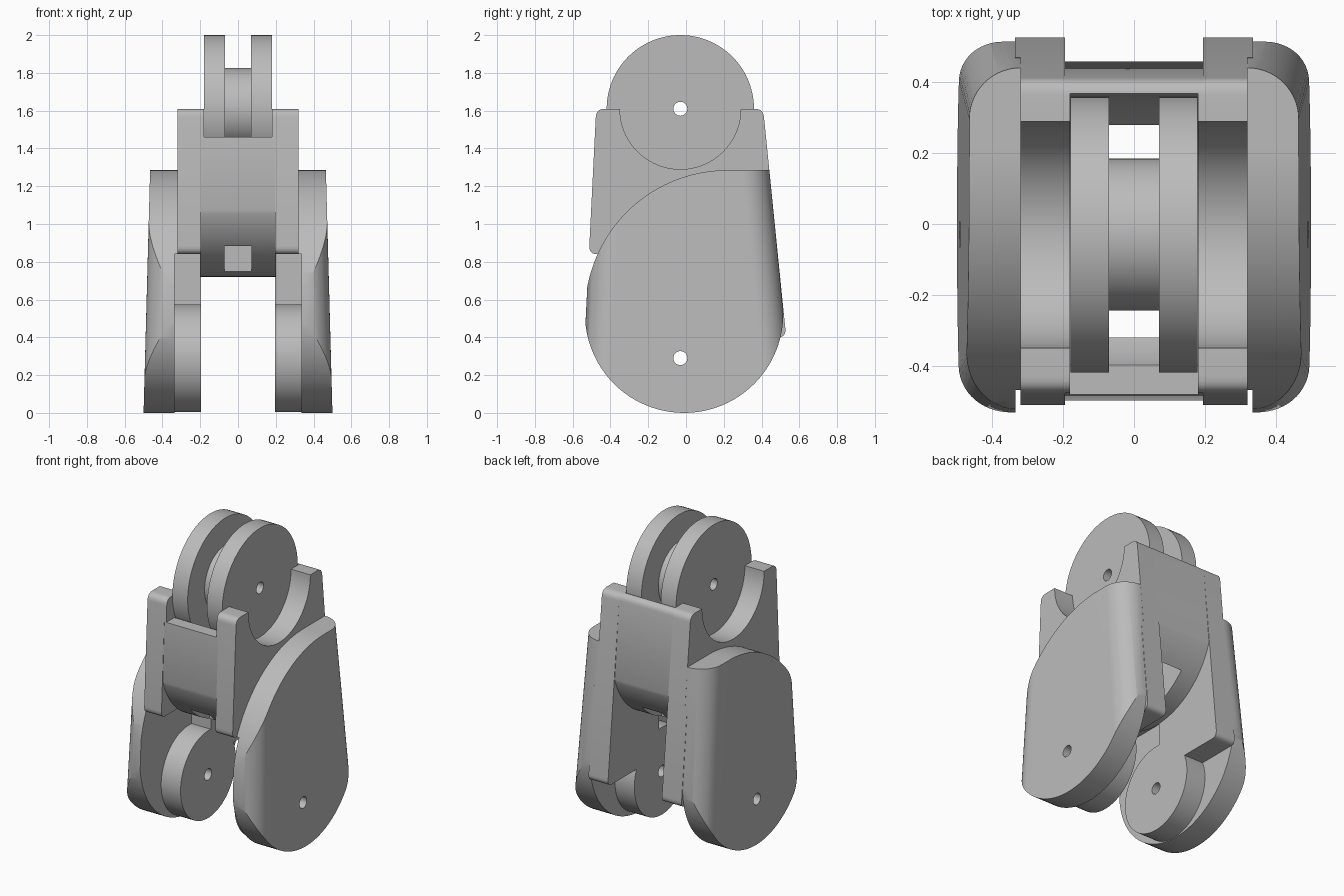
import bpy, bmesh, math
from mathutils import Vector

if "Cube" in bpy.data.objects:
    bpy.data.objects.remove(bpy.data.objects["Cube"])

grey = bpy.data.materials.new("plain grey")
grey.diffuse_color = (0.5, 0.5, 0.5, 1)
grey.use_nodes = True
grey.node_tree.nodes["Principled BSDF"].inputs["Base Color"].default_value = grey.diffuse_color

UP = (-0.03, 1.61)    # upper pin (y, z)
LOW = (-0.03, 0.29)   # lower pin (y, z)


def front(z):         # sloped front wall
    return -0.556 + 0.05 * z


def back(z):          # sloped back wall
    return 0.571 - 0.101 * z


def arc(c, r, a0, a1, n=32):
    return [(c[0] + r * math.cos(math.radians(a0 + (a1 - a0) * i / n)),
             c[1] + r * math.sin(math.radians(a0 + (a1 - a0) * i / n))) for i in range(n + 1)]


def fillet(p, a, b, r=0.045, n=6):
    """Round corner p between neighbours a and b."""
    p, a, b = Vector(p), Vector(a), Vector(b)
    s, e = p + (a - p).normalized() * r, p + (b - p).normalized() * r
    return [tuple(s.lerp(p, i / n).lerp(p.lerp(e, i / n), i / n)) for i in range(n + 1)]


def loft(name, lower, upper):
    """Closed solid between two matching rings."""
    bm = bmesh.new()
    a, b = [[bm.verts.new(v) for v in ring] for ring in (lower, upper)]
    bm.faces.new(a)
    bm.faces.new(b)
    for i in range(len(a)):
        j = (i + 1) % len(a)
        bm.faces.new((a[i], a[j], b[j], b[i]))
    bmesh.ops.recalc_face_normals(bm, faces=bm.faces)
    me = bpy.data.meshes.new(name)
    bm.to_mesh(me)
    bm.free()
    me.materials.append(grey)
    ob = bpy.data.objects.new(name, me)
    bpy.context.collection.objects.link(ob)
    return ob


def prism(name, pts, x0, x1):
    return loft(name, [(x0, y, z) for y, z in pts], [(x1, y, z) for y, z in pts])


def disc(name, c, r, x0, x1, n=96):
    return prism(name, arc(c, r, 0, 360, n)[:-1], x0, x1)


def box(name, x, y, z):
    return prism(name, [(y[0], z[0]), (y[1], z[0]), (y[1], z[1]), (y[0], z[1])], *x)


def combine(ob, other, op):
    m = ob.modifiers.new("cut", 'BOOLEAN')
    m.operation, m.object, m.solver = op, other, 'EXACT'
    bpy.context.view_layer.objects.active = ob
    bpy.ops.object.modifier_apply(modifier=m.name)
    bpy.data.objects.remove(other)


def smooth(ob):
    bpy.ops.object.select_all(action='DESELECT')
    ob.select_set(True)
    bpy.context.view_layer.objects.active = ob
    bpy.ops.object.shade_smooth_by_angle(angle=math.radians(30))


def envelope():
    """Tapered block with rounded vertical corners."""
    rings = []
    for z in (-0.1, 1.5):
        hx, y0, y1, r = 0.5 - 0.027 * z, front(z), back(z), 0.145
        ring = []
        for cx, cy, a in ((hx - r, y1 - r, 0), (-hx + r, y1 - r, 90),
                          (-hx + r, y0 + r, 180), (hx - r, y0 + r, 270)):
            ring += [(x, y, z) for x, y in arc((cx, cy), r, a, a + 90, 14)]
        rings.append(ring)
    return loft("envelope", *rings)


# Top pulley: two flanges and a smaller hub on the upper pin
top = disc("top_pulley", UP, 0.215, -0.1, 0.1)
for s in (-1, 1):
    combine(top, disc("flange", UP, 0.39, s * 0.07, s * 0.18), 'UNION')
combine(top, disc("pin_hole", UP, 0.037, -1, 1, 32), 'DIFFERENCE')
smooth(top)

# Middle body: rounded centre between two side cheeks
a, b, c, d = (front(0.84), 0.84), (front(1.61), 1.61), (back(1.61), 1.61), (back(0.84), 0.84)
top_edge = fillet(b, a, c) + fillet(c, b, d)
mid_y, mid_z, mid_r = -0.02, 1.22, 0.5
bottom = [p for p in arc((mid_y, mid_z), mid_r, 0, -180, 64) if front(p[1]) < p[0] < back(p[1])]
body = prism("middle_body", top_edge + bottom, -0.2, 0.2)
for s in (-1, 1):
    cheek = fillet(a, (0, 0.84), b) + top_edge + [d]
    combine(body, prism("cheek", cheek, s * 0.195, s * 0.32), 'UNION')
    # rear arm reaching down to the lower pin disc
    e = (back(0.4), 0.4)
    arm = [(0, 1.0), (0, 0.4)] + fillet(e, (0, 0.4), (back(1), 1)) + [(back(1.0), 1.0)]
    combine(body, prism("arm", arm, s * 0.195, s * 0.336), 'UNION')
    combine(body, disc("pin_disc", LOW, 0.285, s * 0.195, s * 0.336), 'UNION')
# seat for the pulley, open at the front
combine(body, disc("side_scoop", UP, 0.32, -1, 1), 'DIFFERENCE')
combine(body, disc("flange_scoop", UP, 0.398, -0.181, 0.181), 'DIFFERENCE')
combine(body, box("front_notch", (-0.181, 0.181), (-0.8, -0.2), (1.46, 1.8)), 'DIFFERENCE')
# cord slots in front of and behind the hub
for y0, y1, w0, w1 in ((-0.32, -0.19, -0.39, -0.19), (0.15, 0.28, 0.15, 0.35)):
    slot = [(w0, 0.6), (w1, 0.6), (w1, 0.89), (y1, 0.95), (y1, 1.7), (y0, 1.7), (y0, 0.95), (w0, 0.89)]
    combine(body, prism("slot", slot, -0.072, 0.072), 'DIFFERENCE')
combine(body, disc("pin_hole", LOW, 0.037, -1, 1, 32), 'DIFFERENCE')
smooth(body)

# Lower side plates: egg-shaped outline trimmed by the tapered rounded block
outline = (arc((-0.01, 0.525), 0.525, 180, 360, 48) + [(back(1.285), 1.285)]
           + arc((0.22, 0.53), 0.755, 90, 179, 48))
for s, side in ((-1, "left"), (1, "right")):
    plate = prism("side_plate_" + side, outline, s * 0.318, s * 0.6)
    combine(plate, box("recess", (s * 0.3, s * 0.335), (-1, 1), (-0.1, 0.84)), 'DIFFERENCE')
    combine(plate, envelope(), 'INTERSECT')
    combine(plate, disc("pin_hole", LOW, 0.037, s * 0.2, s * 0.8, 32), 'DIFFERENCE')
    smooth(plate)
